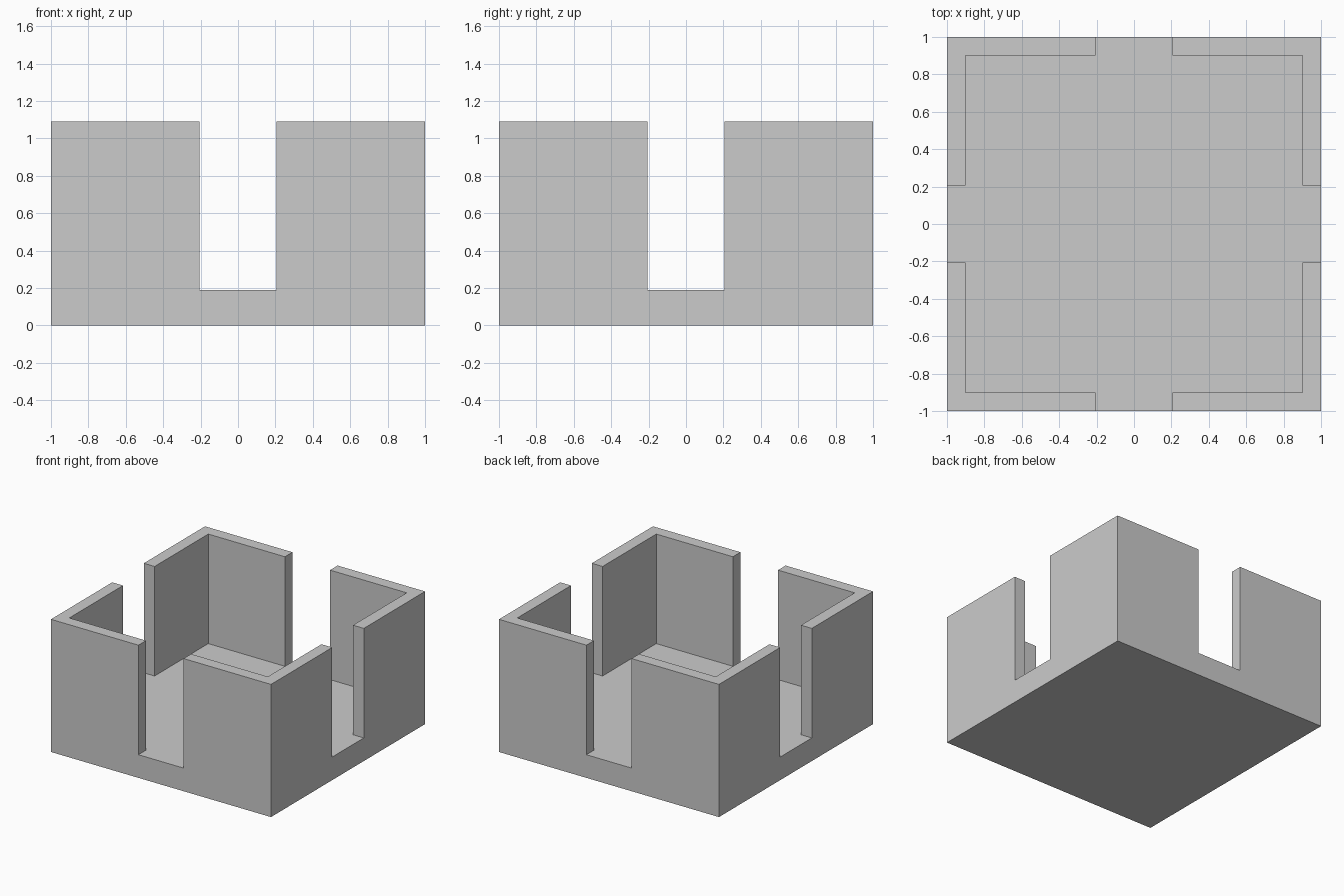
import bpy, bmesh
from math import pi
from mathutils import Matrix, Vector

if "Cube" in bpy.data.objects:
    bpy.data.objects.remove(bpy.data.objects["Cube"])

HEIGHT, FLOOR = 1.09, 0.19
INNER, GAP, REACH = 0.902, 0.205, 1.2


def prism(name, outline, z0, z1):
    """Extrude a flat outline from z0 to z1."""
    bm = bmesh.new()
    face = bm.faces.new([bm.verts.new((p[0], p[1], z0)) for p in outline])
    ext = bmesh.ops.extrude_face_region(bm, geom=[face])
    top = [v for v in ext["geom"] if isinstance(v, bmesh.types.BMVert)]
    bmesh.ops.translate(bm, verts=top, vec=(0, 0, z1 - z0))
    bmesh.ops.recalc_face_normals(bm, faces=bm.faces)
    mesh = bpy.data.meshes.new(name)
    bm.to_mesh(mesh)
    bm.free()
    obj = bpy.data.objects.new(name, mesh)
    bpy.context.collection.objects.link(obj)
    return obj


# Square block
tray = prism("slotted_tray", [(-1, -1), (1, -1), (1, 1), (-1, 1)], 0, HEIGHT)

# Cavity with an open slot through the middle of each wall
side = [(INNER, -INNER), (INNER, -GAP), (REACH, -GAP), (REACH, GAP), (INNER, GAP)]
outline = [Matrix.Rotation(k * pi / 2, 2) @ Vector(p) for k in range(4) for p in side]
cutter = prism("cavity_cutter", outline, FLOOR, HEIGHT + 0.3)

# Carve the cavity, leaving floor and four corner walls
cut = tray.modifiers.new("cavity", 'BOOLEAN')
cut.operation = 'DIFFERENCE'
cut.solver = 'EXACT'
cut.object = cutter
bpy.context.view_layer.objects.active = tray
bpy.ops.object.modifier_apply(modifier=cut.name)
bpy.data.objects.remove(cutter)
